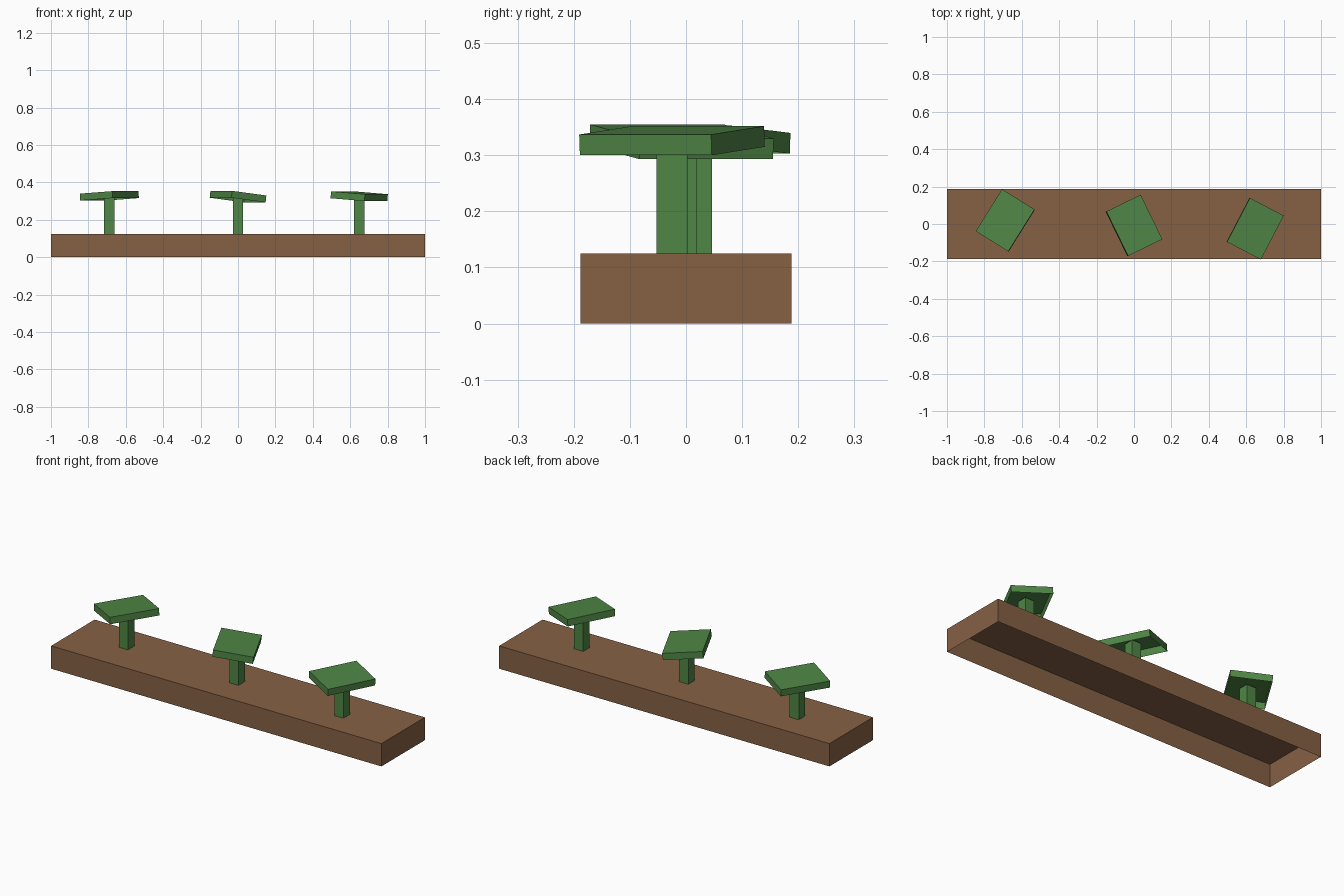
import bpy
import bmesh
from math import radians
from mathutils import Matrix, Vector

default = bpy.data.objects.get("Cube")
if default:
    bpy.data.objects.remove(default, do_unlink=True)


def make_material(name, color):
    mat = bpy.data.materials.new(name)
    mat.use_nodes = True
    mat.diffuse_color = color
    mat.node_tree.nodes["Principled BSDF"].inputs["Base Color"].default_value = color
    return mat


def open_box(name, size, center, mat, tilt=0, turn=0):
    """Box without its underside, tilted about its long side, then turned."""
    mesh = bpy.data.meshes.new(name)
    bm = bmesh.new()
    bmesh.ops.create_cube(bm, size=1)
    bm.normal_update()
    bottom = [f for f in bm.faces if f.normal.z < -0.9]
    bmesh.ops.delete(bm, geom=bottom, context="FACES_ONLY")
    bmesh.ops.scale(bm, vec=size, verts=bm.verts)
    bm.to_mesh(mesh)
    bm.free()
    mesh.materials.append(mat)
    obj = bpy.data.objects.new(name, mesh)
    bpy.context.collection.objects.link(obj)
    obj.matrix_world = (Matrix.Translation(Vector(center))
                        @ Matrix.Rotation(radians(turn), 4, "Z")
                        @ Matrix.Rotation(radians(tilt), 4, "Y"))
    return obj


brown = make_material("earth brown", (0.24, 0.12, 0.06, 1))
green = make_material("leaf green", (0.078, 0.238, 0.06, 1))

# Soil bed
BED_TOP = 0.125
open_box("soil_bed", (2, 0.376, BED_TOP), (0, 0, BED_TOP / 2), brown)

# Three sprouts, each a square stem under a tilted slab leaf
STEM_TOP = 0.335
sprouts = [
    # side, x, y, leaf height, tilt, turn
    ("right", -0.688, 0.019, 0.328, -3.7, -32),
    ("middle", 0.0, -0.008, 0.324, 7, 26),
    ("left", 0.648, -0.025, 0.326, 4.2, -27.5),
]
for side, x, y, z, tilt, turn in sprouts:
    open_box(side + "_stem", (0.055, 0.055, STEM_TOP - BED_TOP),
             (x, y, (STEM_TOP + BED_TOP) / 2), green)
    open_box(side + "_leaf", (0.205, 0.265, 0.037), (x, y, z), green, tilt, turn)
